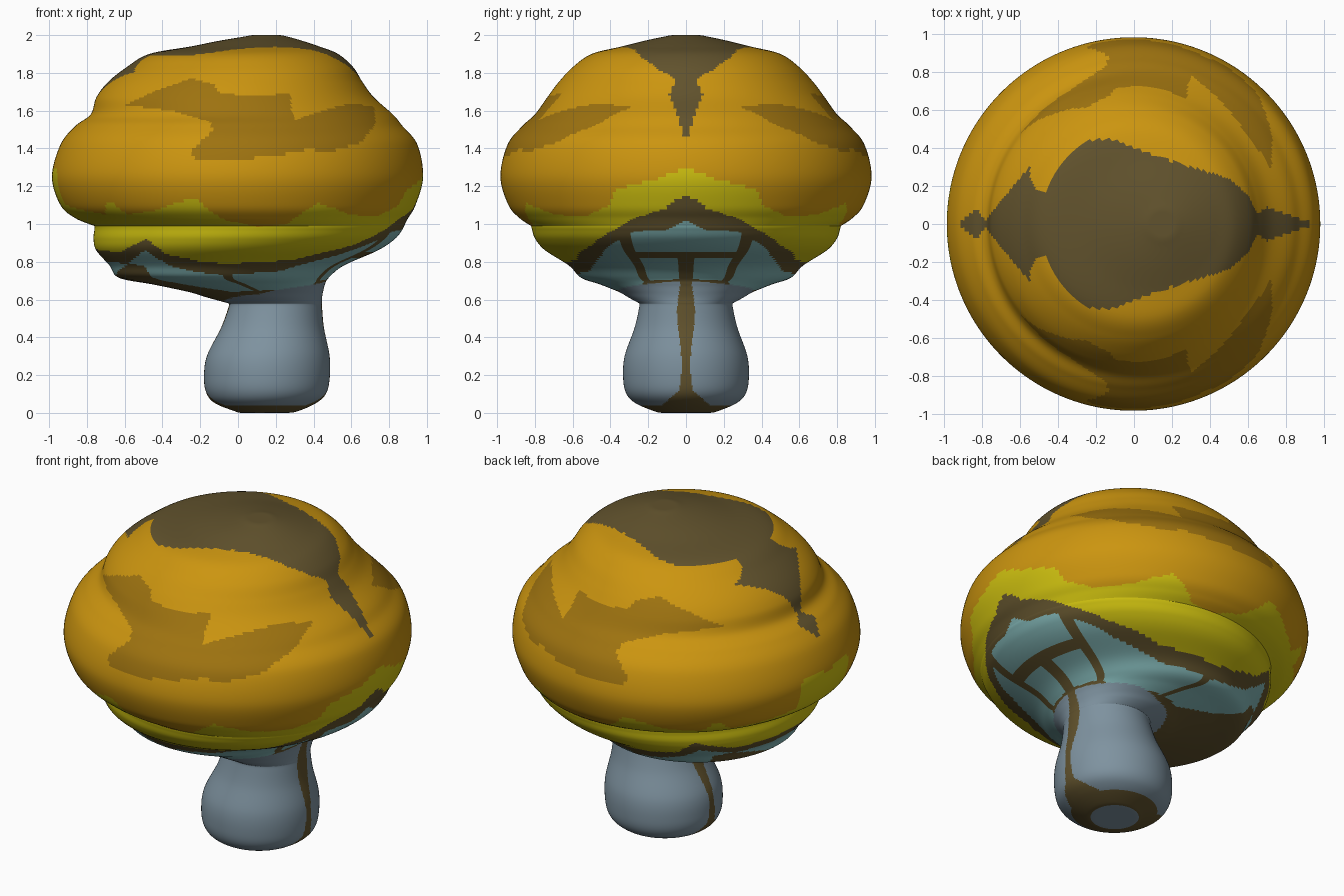
import bpy, math

cube = bpy.data.objects.get("Cube")
if cube:
    bpy.data.objects.remove(cube, do_unlink=True)

# Flat colours, linear values
COLOURS = {
    "amber": (0.6, 0.3, 0.005),
    "dark_amber": (0.34, 0.17, 0.005),
    "bark_brown": (0.12, 0.085, 0.026),
    "yellow": (0.62, 0.53, 0.005),
    "teal": (0.22, 0.46, 0.46),
    "stem_grey": (0.21, 0.29, 0.35),
}
NAMES = list(COLOURS)
AMBER, DARK, BROWN, YELLOW, TEAL, GREY = range(len(NAMES))
SEGMENTS, STEPS = 288, 8


def make_material(name, rgb):
    mat = bpy.data.materials.new(name)
    mat.use_nodes = True
    mat.diffuse_color = (*rgb, 1)
    mat.node_tree.nodes["Principled BSDF"].inputs["Base Color"].default_value = (*rgb, 1)
    return mat


MATERIALS = [make_material(name, rgb) for name, rgb in COLOURS.items()]

# Round cross-sections: height, lowest x, highest x
STEM = [(0, .14, .14), (0, .02, .26), (.01, -.02, .32), (.05, -.12, .41), (.1, -.165, .465),
        (.18, -.18, .485), (.3, -.165, .485), (.45, -.09, .455), (.56, -.05, .445), (.58, -.05, .445)]
UNDERSIDE = [(.58, -.05, .445), (.61, -.16, .445), (.64, -.26, .45), (.68, -.45, .46),
             (.715, -.63, .48), (.78, -.68, .56), (.86, -.75, .74), (.92, -.765, .83),
             (.97, -.76, .87), (.99, -.76, .88)]
CAP = [(.99, -.76, .88), (1.03, -.86, .9), (1.1, -.94, .94), (1.25, -.985, .98), (1.42, -.94, .95),
       (1.52, -.86, .87), (1.58, -.78, .82), (1.67, -.75, .72), (1.75, -.69, .66),
       (1.83, -.59, .61), (1.9, -.47, .53), (1.94, -.25, .43), (1.97, -.1, .34),
       (1.99, .02, .27), (2, .08, .22), (2, .15, .15)]

# Painted borders: angle from +x in degrees, height
CAP_RIM = [(0, 1.3), (9, 1.24), (23, 1.18), (25, 1.1), (36, 1.04), (50, 1.05), (63, 1.11),
           (75, 1), (87, .985), (96, 1.02), (104, 1.14), (119, 1.07), (131, 1.05),
           (135, 1.13), (142, 1.05), (166, 1.1), (167, 1.29), (180, 1.28)]
YELLOW_RIM = [(0, 1.16), (7, 1.08), (20, 1.02), (40, .89), (60, .81), (90, .79), (105, .805),
              (120, .84), (130, .92), (146, .85), (180, .87)]
TEAL_BASE = [(0, .71), (24, .7), (35, .67), (70, .65), (112, .64), (130, .68),
             (135, .78), (145, .79), (170, .73), (180, .73)]
GREY_RIM = [(0, .7), (60, .66), (90, .63), (110, .62), (140, .6), (180, .58)]

# Half outline of the top blotch in x, y, and the side blotch in x, z
TOP_BLOTCH = [(.95, 0), (.7, .09), (.65, .05), (.6, .15), (.5, .24), (.2, .33), (0, .4),
              (-.1, .44), (-.2, .45), (-.3, .41), (-.4, .28), (-.47, .17), (-.5, .17),
              (-.54, .22), (-.55, .3), (-.65, .18), (-.78, .02), (-.83, .08), (-.92, 0)]
SIDE_BLOTCH = [(-.6, 1.63), (-.45, 1.7), (-.25, 1.77), (-.13, 1.74), (-.1, 1.69), (.1, 1.68),
               (.28, 1.69), (.28, 1.62), (.3, 1.55), (.45, 1.6), (.6, 1.64), (.72, 1.62),
               (.73, 1.53), (.65, 1.43), (.45, 1.37), (.4, 1.4), (.2, 1.36), (0, 1.34),
               (-.25, 1.35), (-.25, 1.39), (-.13, 1.5), (-.15, 1.54), (-.35, 1.6)]


def lookup(table, angle):
    """Linear interpolation of a border height."""
    for (a, p), (b, q) in zip(table, table[1:]):
        if angle <= b:
            return p + (q - p) * (angle - a) / (b - a)
    return table[-1][1]


def inside(outline, u, v):
    hit = False
    for (a, b), (c, d) in zip(outline, outline[1:] + outline[:1]):
        if (b > v) != (d > v) and u < a + (c - a) * (v - b) / (d - b):
            hit = not hit
    return hit


def paint(x, y, z, angle):
    """Choose the colour of a face from its place; y is mirrored."""
    # Cap
    if z > 1.4 and inside(TOP_BLOTCH, x, y):
        return BROWN
    if z > 1.3 and inside(SIDE_BLOTCH, x, z):
        return DARK
    if z > lookup(CAP_RIM, angle):
        return AMBER
    rim = lookup(YELLOW_RIM, angle)
    if z > rim:
        return YELLOW
    # Teal panels between brown ribs
    if z > lookup(GREY_RIM, angle):
        band = .06 + .08 * max(0, 1 - angle / 20)
        cross_rib = angle < 24 and abs(z - .835) < .015
        upright_rib = any(abs(angle - a) < 2.5 for a in (24, 87))
        centre_rib = angle < 4 and z < .83
        panel = lookup(TEAL_BASE, angle) < z < rim - band
        return TEAL if panel and not (cross_rib or upright_rib or centre_rib) else BROWN
    # Stem with seams on both sides and a brown foot
    if z < .001:
        return GREY
    seam = .035 + .012 * math.cos(12 * z) + max(0, .12 - z)
    return BROWN if z < .04 or y < seam else GREY


def smooth_rows(table):
    """Catmull-Rom curve through the cross-sections."""
    pts = [table[0]] + table + [table[-1]]
    rows = []
    for p, q, r, s in zip(pts, pts[1:], pts[2:], pts[3:]):
        for k in range(STEPS):
            t = k / STEPS
            rows.append([b + .5 * t * (c - a + t * (2 * a - 5 * b + 4 * c - d
                         + t * (3 * (b - c) + d - a))) for a, b, c, d in zip(p, q, r, s)])
    return rows + [table[-1]]


def build_part(name, table):
    verts, faces, colours = [], [], []
    rows = smooth_rows(table)
    for z, low, high in rows:
        for i in range(SEGMENTS):
            a = math.tau * i / SEGMENTS
            radius = (high - low) / 2
            verts.append(((low + high) / 2 + radius * math.cos(a), radius * math.sin(a),
                          min(2, max(0, z))))
    for j in range(len(rows) - 1):
        for i in range(SEGMENTS):
            n = (i + 1) % SEGMENTS
            face = [j * SEGMENTS + i, j * SEGMENTS + n,
                    (j + 1) * SEGMENTS + n, (j + 1) * SEGMENTS + i]
            x, y, z = (sum(verts[v][k] for v in face) / 4 for k in range(3))
            angle = 360 * (i + .5) / SEGMENTS
            faces.append(face)
            colours.append(paint(x, abs(y), z, min(angle, 360 - angle)))
    mesh = bpy.data.meshes.new(name)
    mesh.from_pydata(verts, [], faces)
    for mat in MATERIALS:
        mesh.materials.append(mat)
    mesh.polygons.foreach_set("material_index", colours)
    mesh.polygons.foreach_set("use_smooth", [True] * len(faces))
    obj = bpy.data.objects.new(name, mesh)
    bpy.context.collection.objects.link(obj)
    # Close the collapsed rings at the poles
    weld = obj.modifiers.new("close_poles", "WELD")
    weld.merge_threshold = .00002


build_part("stem", STEM)
build_part("underside", UNDERSIDE)
build_part("cap", CAP)
